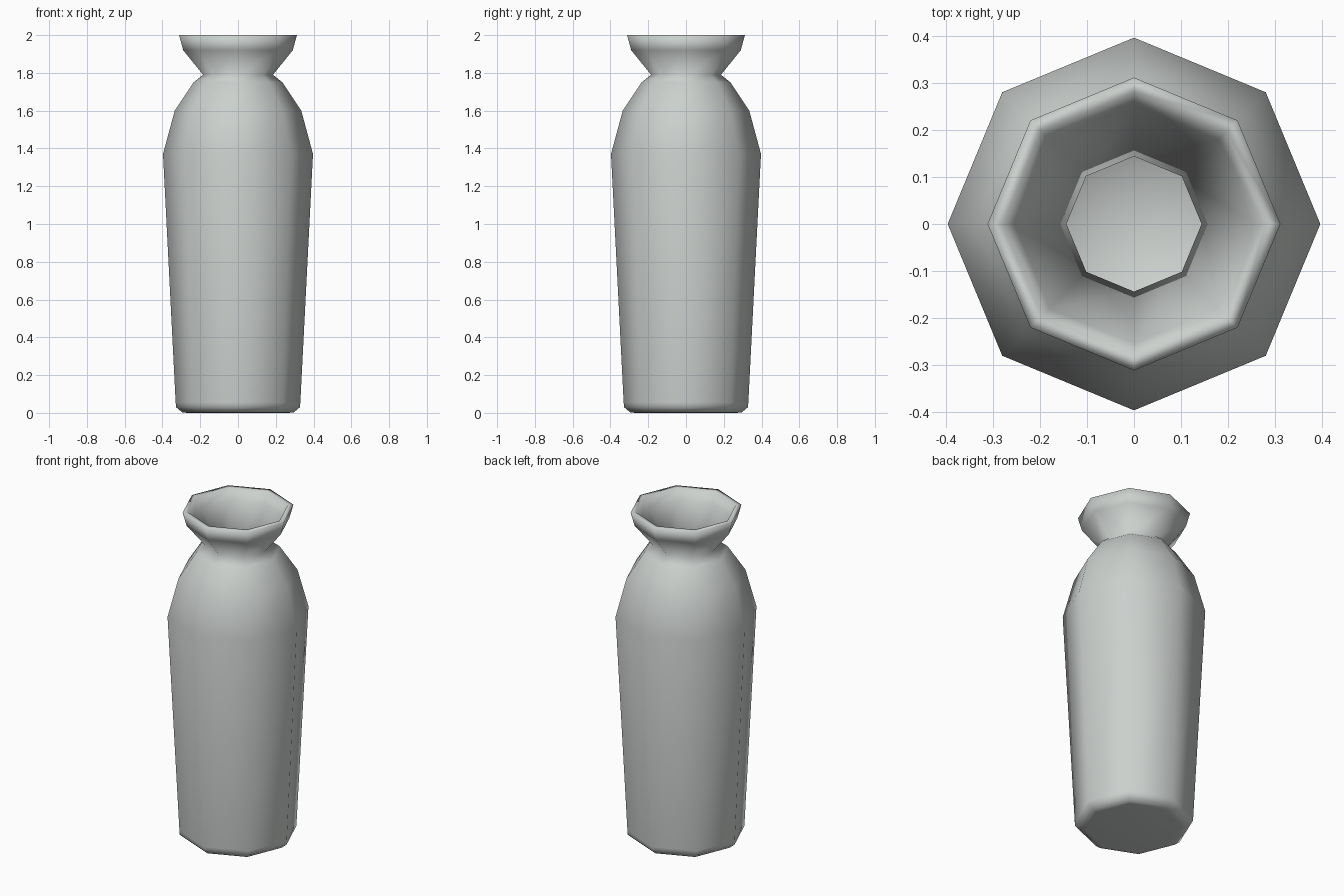
import bpy
import bmesh
from math import tau
from mathutils import Vector

SIDES = 8

cube = bpy.data.objects.get("Cube")
if cube:
    bpy.data.objects.remove(cube, do_unlink=True)


def make_material(name, colour):
    mat = bpy.data.materials.new(name)
    mat.use_nodes = True
    mat.diffuse_color = colour
    mat.node_tree.nodes["Principled BSDF"].inputs["Base Color"].default_value = colour
    return mat


def lathe(name, profile, mat):
    """Turn a (radius, height) profile around the z axis."""
    bm = bmesh.new()
    verts = [bm.verts.new((r, 0, z)) for r, z in profile]
    edges = [bm.edges.new(pair) for pair in zip(verts, verts[1:])]
    bmesh.ops.spin(bm, geom=verts + edges, cent=Vector(), axis=Vector((0, 0, 1)),
                   angle=tau, steps=SIDES, use_duplicate=False)
    bmesh.ops.remove_doubles(bm, verts=bm.verts, dist=0.0005)
    bmesh.ops.recalc_face_normals(bm, faces=bm.faces)
    for face in bm.faces:
        face.smooth = True
    mesh = bpy.data.meshes.new(name)
    bm.to_mesh(mesh)
    bm.free()
    mesh.materials.append(mat)
    obj = bpy.data.objects.new(name, mesh)
    bpy.context.collection.objects.link(obj)
    return obj


# Outside of the vase, from the middle of the base up to the lip
outside = [(0, 0), (0.27, 0), (0.295, 0.003), (0.328, 0.03), (0.33, 0.055),
           (0.397, 1.37), (0.335, 1.6), (0.235, 1.75), (0.185, 1.79),
           (0.29, 1.92), (0.312, 2.0)]

# Hollow inside, from the lip down through the neck to the floor
inside = [(0.28, 2.0), (0.255, 1.935), (0.144, 1.79), (0.21, 1.72),
          (0.3, 1.58), (0.357, 1.36), (0.29, 0.05), (0, 0.04)]

grey = make_material("pale grey ceramic", (0.6, 0.63, 0.61, 1))
lathe("vase", outside + inside, grey)
